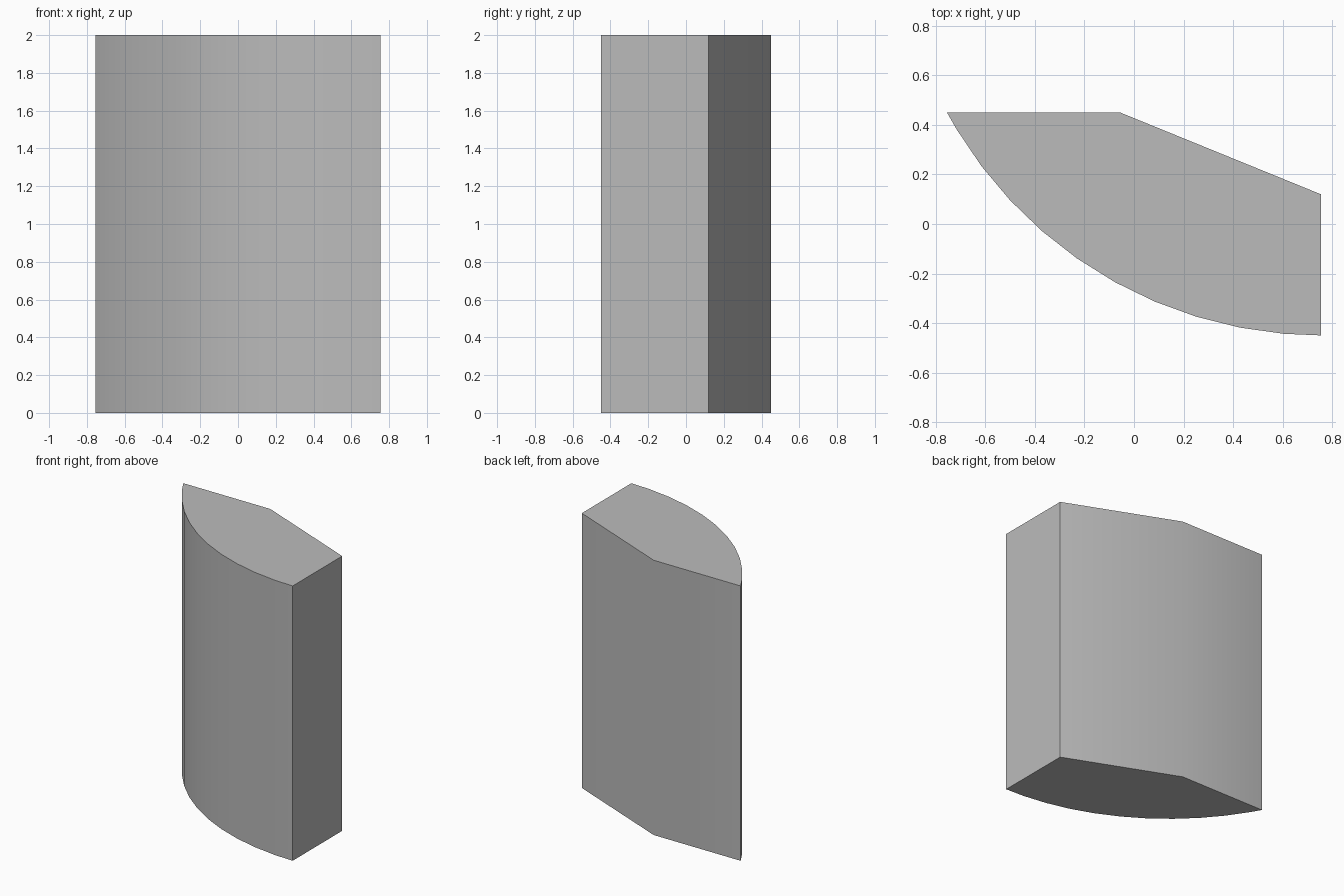
import bpy
import bmesh
from math import sin, cos, radians

cube = bpy.data.objects.get("Cube")
if cube:
    bpy.data.objects.remove(cube, do_unlink=True)

HALF_X, HALF_Y, HEIGHT = 0.755, 0.45, 2.0
RADIUS = 1.717

# Footprint: curved front, straight side, slanted and straight back
angles = [61.6] + list(range(59, 0, -6)) + [0]
outline = [(HALF_X - RADIUS * sin(radians(a)),
            RADIUS - HALF_Y - RADIUS * cos(radians(a))) for a in angles]
outline += [(HALF_X, 0.12), (-0.055, HALF_Y)]

# Extrude the footprint into a solid block
bm = bmesh.new()
base = bm.faces.new([bm.verts.new((x, y, 0)) for x, y in outline])
top = bmesh.ops.extrude_face_region(bm, geom=[base], use_keep_orig=True)
bmesh.ops.translate(bm, vec=(0, 0, HEIGHT),
                    verts=[v for v in top["geom"] if isinstance(v, bmesh.types.BMVert)])
bmesh.ops.recalc_face_normals(bm, faces=bm.faces)
mesh = bpy.data.meshes.new("curved_block")
bm.to_mesh(mesh)
bm.free()
block = bpy.data.objects.new("curved_block", mesh)
bpy.context.collection.objects.link(block)

# Plain grey
grey = bpy.data.materials.new("grey")
grey.use_nodes = True
colour = (0.5, 0.5, 0.5, 1)
grey.diffuse_color = colour
grey.node_tree.nodes["Principled BSDF"].inputs["Base Color"].default_value = colour
mesh.materials.append(grey)

# Smooth the curved walls, keep the corners sharp
bpy.ops.object.select_all(action="DESELECT")
block.select_set(True)
bpy.context.view_layer.objects.active = block
bpy.ops.object.shade_smooth_by_angle(angle=radians(30))
